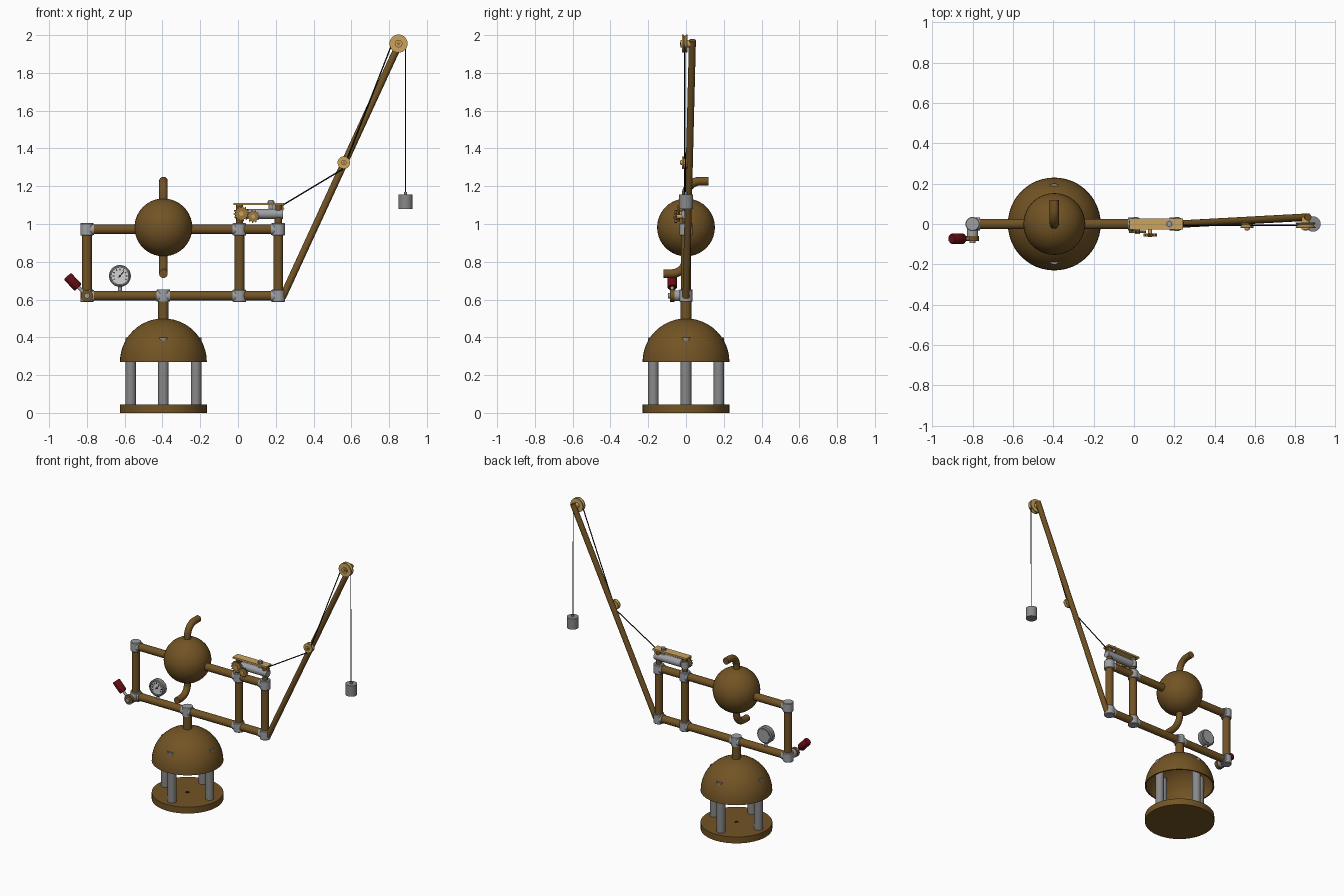
import bpy, bmesh, math
from mathutils import Vector as V

if "Cube" in bpy.data.objects:
    bpy.data.objects.remove(bpy.data.objects["Cube"])


def mat(name, rgb):
    m = bpy.data.materials.new(name)
    m.diffuse_color = (*rgb, 1)
    m.use_nodes = True
    m.node_tree.nodes["Principled BSDF"].inputs["Base Color"].default_value = m.diffuse_color
    return m


BROWN = mat("bronze_brown", (0.17, 0.088, 0.018))
STEEL = mat("steel_grey", (0.25, 0.25, 0.25))
LIGHT = mat("fitting_grey", (0.34, 0.35, 0.37))
GOLD = mat("brass", (0.60, 0.37, 0.11))
GEAR = mat("dark_brass", (0.33, 0.19, 0.045))
RED = mat("dark_red", (0.13, 0.004, 0.007))
BLACK = mat("black", (0.01, 0.01, 0.01))
FACE = mat("dial_white", (0.65, 0.65, 0.65))


def finish(name, bm, m, smooth=True):
    bmesh.ops.recalc_face_normals(bm, faces=bm.faces)
    me = bpy.data.meshes.new(name)
    bm.to_mesh(me)
    bm.free()
    me.materials.append(m)
    ob = bpy.data.objects.new(name, me)
    bpy.context.collection.objects.link(ob)
    if smooth:
        bpy.ops.object.select_all(action='DESELECT')
        ob.select_set(True)
        bpy.context.view_layer.objects.active = ob
        bpy.ops.object.shade_smooth_by_angle(angle=math.radians(35))
    return ob


def lathe(name, a, axis, profile, m, n=32):
    """Spin (radius, distance) points around an axis starting at a."""
    bm = bmesh.new()
    q = V((0, 0, 1)).rotation_difference(V(axis).normalized())
    rings = []
    for r, h in profile:
        k = 1 if r == 0 else n
        rings.append([bm.verts.new(V(a) + q @ V((r * math.cos(math.tau * i / n),
                      r * math.sin(math.tau * i / n), h))) for i in range(k)])
    for p, s in zip(rings, rings[1:]):
        for i in range(n):
            c = [p[i % len(p)], p[(i + 1) % len(p)], s[(i + 1) % len(s)], s[i % len(s)]]
            bm.faces.new(list(dict.fromkeys(c)))
    return finish(name, bm, m)


def rod(name, a, b, r, m, n=24):
    d = V(b) - V(a)
    return lathe(name, a, d, [(0, 0), (r, 0), (r, d.length), (0, d.length)], m, n)


def box(name, c, size, m, angle=0):
    bm = bmesh.new()
    bmesh.ops.create_cube(bm, size=1)
    bmesh.ops.scale(bm, vec=size, verts=bm.verts)
    ob = finish(name, bm, m, False)
    ob.location = c
    ob.rotation_euler.y = angle
    return ob


def tube(name, pts, r, m, n=16):
    """Swept pipe lying in a plane of constant x."""
    bm = bmesh.new()
    pts = [V(p) for p in pts]
    rings = []
    for i, p in enumerate(pts):
        t = (pts[min(i + 1, len(pts) - 1)] - pts[max(i - 1, 0)]).normalized()
        u = V((1, 0, 0))
        w = t.cross(u)
        rings.append([bm.verts.new(p + r * (math.cos(math.tau * k / n) * u +
                      math.sin(math.tau * k / n) * w)) for k in range(n)])
    for p, s in zip(rings, rings[1:]):
        for k in range(n):
            bm.faces.new((p[k], p[(k + 1) % n], s[(k + 1) % n], s[k]))
    bm.faces.new(rings[0])
    bm.faces.new(rings[-1])
    return finish(name, bm, m)


def gear(name, c, r, depth, teeth, m):
    bm = bmesh.new()
    n = teeth * 4
    loops = []
    for y in (-depth / 2, depth / 2):
        loops.append([bm.verts.new((c[0] + (r if i % 4 < 2 else r * .78) * math.cos(math.tau * i / n),
                      c[1] + y,
                      c[2] + (r if i % 4 < 2 else r * .78) * math.sin(math.tau * i / n)))
                      for i in range(n)])
    p, s = loops
    for i in range(n):
        bm.faces.new((p[i], p[(i + 1) % n], s[(i + 1) % n], s[i]))
    bm.faces.new(p)
    bm.faces.new(s)
    return finish(name, bm, m, False)


CX, LO, HI = -0.395, 0.62, 0.972   # pedestal axis, rail heights
XL, XM, XR = -0.80, 0.008, 0.213   # uprights

# pedestal: disc, legs, hollow dome, stem
rod("base_disc", (CX, 0, 0), (CX, 0, .045), .23, BROWN, 48)
rod("base_screw", (CX, 0, .044), (CX, 0, .048), .012, BLACK)
for i in range(4):
    a = i * math.pi / 2
    x, y = CX + .173 * math.cos(a), .173 * math.sin(a)
    rod(f"leg_{i}", (x, y, .04), (x, y, .40), .028, STEEL)
arc = [i * math.pi / 24 for i in range(13)]
outer = [(.23 * math.cos(t), .23 * math.sin(t)) for t in arc[:-1]] + [(0, .23)]
inner = [(r * .96, h * .96) for r, h in outer]
lathe("dome", (CX, 0, .27), (0, 0, 1), inner[::-1] + outer, BROWN, 48)
rod("stem", (CX, 0, .485), (CX, 0, .62), .028, BROWN)

# pipe frame
for nm, z in (("lower_rail", LO), ("upper_rail", HI)):
    rod(nm, (XL, 0, z), (XR, 0, z), .026, BROWN)
for nm, x in (("left", XL), ("middle", XM), ("right", XR)):
    rod(nm + "_upright", (x, 0, LO), (x, 0, HI), .026, BROWN)
    for z in (LO, HI):
        lathe(f"{nm}_fitting", (x, 0, z - .033), (0, 0, 1),
              [(0, 0), (.032, 0), (.035, .004), (.035, .062), (.032, .066), (0, .066)], LIGHT)
        s = 1 if x < 0 else -1
        rod(f"{nm}_socket", (x, 0, z), (x + s * .037, 0, z), .031, LIGHT)
rod("stem_fitting", (CX, 0, LO - .03), (CX, 0, LO + .034), .034, LIGHT)
rod("stem_socket", (CX - .036, 0, LO), (CX + .036, 0, LO), .031, LIGHT)

# ball tank with bent pipes
R = .153
ts = [i * math.pi / 20 for i in range(21)]
lathe("ball_tank", (CX, 0, .982 - R), (0, 0, 1),
      [(0, 0)] + [(R * math.sin(t), R - R * math.cos(t)) for t in ts[1:-1]] + [(0, 2 * R)], BROWN, 40)
bend = [(0, .10), (0, .17)] + [(.075 - .075 * math.cos(k * math.pi / 16),
                                .17 + .075 * math.sin(k * math.pi / 16)) for k in range(1, 9)] + [(.12, .245)]
for nm, s in (("outlet_pipe", 1), ("inlet_pipe", -1)):
    tube(nm, [(CX, s * y, .982 + s * h) for y, h in bend], .023, BROWN)

# valve with red grip
rod("valve_socket", (XL, 0, LO), (XL, -.06, LO), .028, LIGHT)
rod("valve_stem", (XL, -.05, LO), (XL, -.095, LO), .014, LIGHT)
rod("valve_wheel", (XL, -.06, LO), (XL, -.084, LO), .032, BROWN)
rod("lever", (XL, -.073, LO), (-.86, -.073, .68), .009, LIGHT)
lathe("red_grip", (-.846, -.073, .663), (-.059, 0, .063),
      [(0, 0), (.022, 0), (.026, .006), (.026, .078), (.022, .084), (0, .084)], RED)

# pressure gauge
GX, GZ = -.625, .725
rod("gauge_stem", (GX, 0, LO), (GX, 0, GZ - .045), .010, LIGHT)
lathe("gauge_case", (GX, .02, GZ), (0, -1, 0),
      [(0, 0), (.05, 0), (.058, .006), (.058, .038), (.052, .043), (.045, .043), (.045, .034), (0, .034)], STEEL)
rod("gauge_back", (GX, .018, GZ), (GX, .023, GZ), .044, LIGHT)
rod("gauge_dial", (GX, -.010, GZ), (GX, -.017, GZ), .044, FACE)
for i in range(9):
    a = math.radians(-120 + 30 * i)
    box(f"dial_tick_{i}", (GX + .035 * math.sin(a), -.0175, GZ + .035 * math.cos(a)),
        (.004, .002, .011), BLACK, a)
box("needle", (GX + .007, -.0185, GZ + .008), (.005, .002, .045), BLACK, math.radians(40))
rod("needle_hub", (GX, -.016, GZ), (GX, -.021, GZ), .006, BLACK)

# winch on top of the frame
for nm, x in (("left", XM), ("right", XR)):
    rod(nm + "_winch_post", (x, 0, 1.0), (x, 0, 1.10), .019, BROWN)
rod("left_collar", (XM, 0, 1.03), (XM, 0, 1.075), .025, LIGHT)
rod("winch_drum", (.03, 0, 1.053), (.237, 0, 1.053), .026, LIGHT)
box("winch_top_plate", (.11, 0, 1.106), (.265, .056, .012), GOLD)
rod("plate_bolt", (.175, 0, 1.08), (.175, 0, 1.128), .013, LIGHT)
rod("plate_washer", (.175, 0, 1.110), (.175, 0, 1.118), .018, STEEL)
gear("large_gear", (.018, -.038, 1.055), .042, .014, 14, GEAR)
gear("small_gear", (.08, -.055, 1.04), .034, .014, 11, GEAR)
gear("drum_gear", (.225, .0, 1.083), .02, .02, 9, GEAR)
rod("large_gear_axle", (.018, 0, 1.055), (.018, -.05, 1.055), .012, GOLD)
rod("small_gear_axle", (.08, 0, 1.04), (.08, -.065, 1.04), .010, GOLD)

# boom and pulleys
rod("boom", (.235, 0, .61), (.862, .034, 1.972), .0185, BROWN)
for nm, x, z, r in (("top_pulley", .85, 1.955, .048), ("middle_pulley", .56, 1.325, .033)):
    lathe(nm, (x, .008, z), (0, -1, 0),
          [(0, 0), (r, 0), (r, .006), (r * .82, .014), (r, .022), (r, .028), (0, .028)], GOLD)
    rod(nm + "_hub", (x, .035 if z > 1.5 else .02, z), (x, -.028, z), r * .42, GOLD)
    rod(nm + "_pin", (x, 0, z), (x, -.032, z), r * .2, GEAR)

# rope and hanging weight
path = [(.213, 0, 1.08), (.245, -.006, 1.105), (.55, -.006, 1.288), (.578, -.006, 1.345),
        (.808, -.006, 1.935)]
for i, (a, b) in enumerate(zip(path, path[1:])):
    rod(f"rope_{i}", a, b, .0035, BLACK, 8)
rod("hanging_rope", (.887, -.006, 1.955), (.887, -.003, 1.16), .0025, BLACK, 8)
rod("weight_eye", (.887, 0, 1.15), (.887, 0, 1.17), .008, STEEL)
lathe("weight", (.887, 0, 1.08), (0, 0, 1),
      [(0, 0), (.038, 0), (.038, .076), (0, .076)], STEEL)
